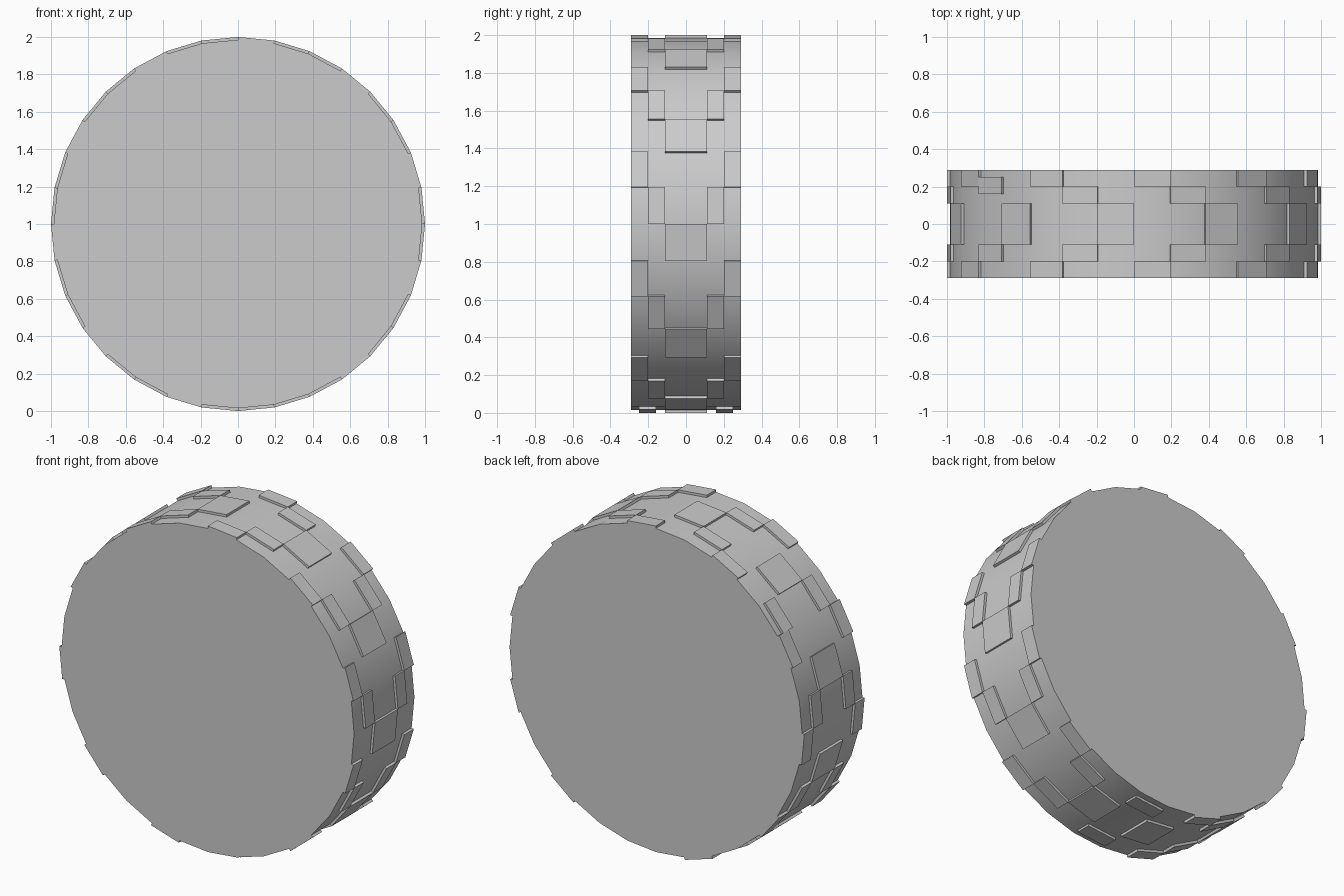
import bpy
import bmesh
from math import cos, sin, pi, radians

if "Cube" in bpy.data.objects:
    bpy.data.objects.remove(bpy.data.objects["Cube"], do_unlink=True)

SIDES = 32
STEP = 2 * pi / SIDES
OUTER_R = 1.0
BASE_R = 0.985
HALF_W = 0.29

grey = bpy.data.materials.new("plain_grey")
grey.use_nodes = True
grey.diffuse_color = (0.6, 0.6, 0.6, 1)
grey.node_tree.nodes["Principled BSDF"].inputs["Base Color"].default_value = (0.6, 0.6, 0.6, 1)

# Wheel drum lying along y, with a smooth barrel and sharp rims
bpy.ops.mesh.primitive_cylinder_add(vertices=SIDES, radius=BASE_R, depth=2 * HALF_W,
                                    location=(0, 0, 1), rotation=(pi / 2, 0, 0))
drum = bpy.context.object
drum.name = "wheel_drum"
drum.data.materials.append(grey)
bpy.ops.object.transform_apply(location=True, rotation=True, scale=True)
bpy.ops.object.shade_smooth_by_angle(angle=radians(30))


def add_block(bm, k, y0, y1):
    """Raised tread plate covering one drum side between y0 and y1."""
    rings = []
    for y in (y0, y1):
        rings.append([bm.verts.new((r * cos(a * STEP), y, 1 + r * sin(a * STEP)))
                      for r, a in ((BASE_R, k), (OUTER_R, k), (OUTER_R, k + 1), (BASE_R, k + 1))])
    near, far = rings
    bm.faces.new(near)
    bm.faces.new(far[::-1])
    for i in range(4):
        j = (i + 1) % 4
        bm.faces.new((near[j], near[i], far[i], far[j]))


def tread_object(name, blocks):
    bm = bmesh.new()
    for block in blocks:
        add_block(bm, *block)
    bmesh.ops.recalc_face_normals(bm, faces=bm.faces)
    mesh = bpy.data.meshes.new(name)
    bm.to_mesh(mesh)
    bm.free()
    mesh.materials.append(grey)
    bpy.context.collection.objects.link(bpy.data.objects.new(name, mesh))


# Chevron tread: each centre block is followed by a middle pair and an outer pair
SEAM = 24      # side where the pattern closes with one shared pair
SHIFTED = 12   # side with one block set further out
centre, middle, outer, odd = [], [], [], []
for n in range(11):
    k = SEAM + 1 + 3 * n
    centre.append((k, -0.11, 0.11))
    for side in (-1, 1):
        mid_k = (k + 1) % SIDES
        out_k = (k + 2) % SIDES
        if mid_k == SEAM or (mid_k == SHIFTED and side == 1):
            odd.append((mid_k, *sorted((side * 0.16, side * 0.25))))
        else:
            middle.append((mid_k, *sorted((side * 0.11, side * 0.20))))
        if n < 10:
            outer.append((out_k, *sorted((side * 0.20, side * HALF_W))))

tread_object("centre_tread_blocks", centre)
tread_object("middle_tread_blocks", middle)
tread_object("outer_tread_blocks", outer)
tread_object("offset_tread_blocks", odd)
